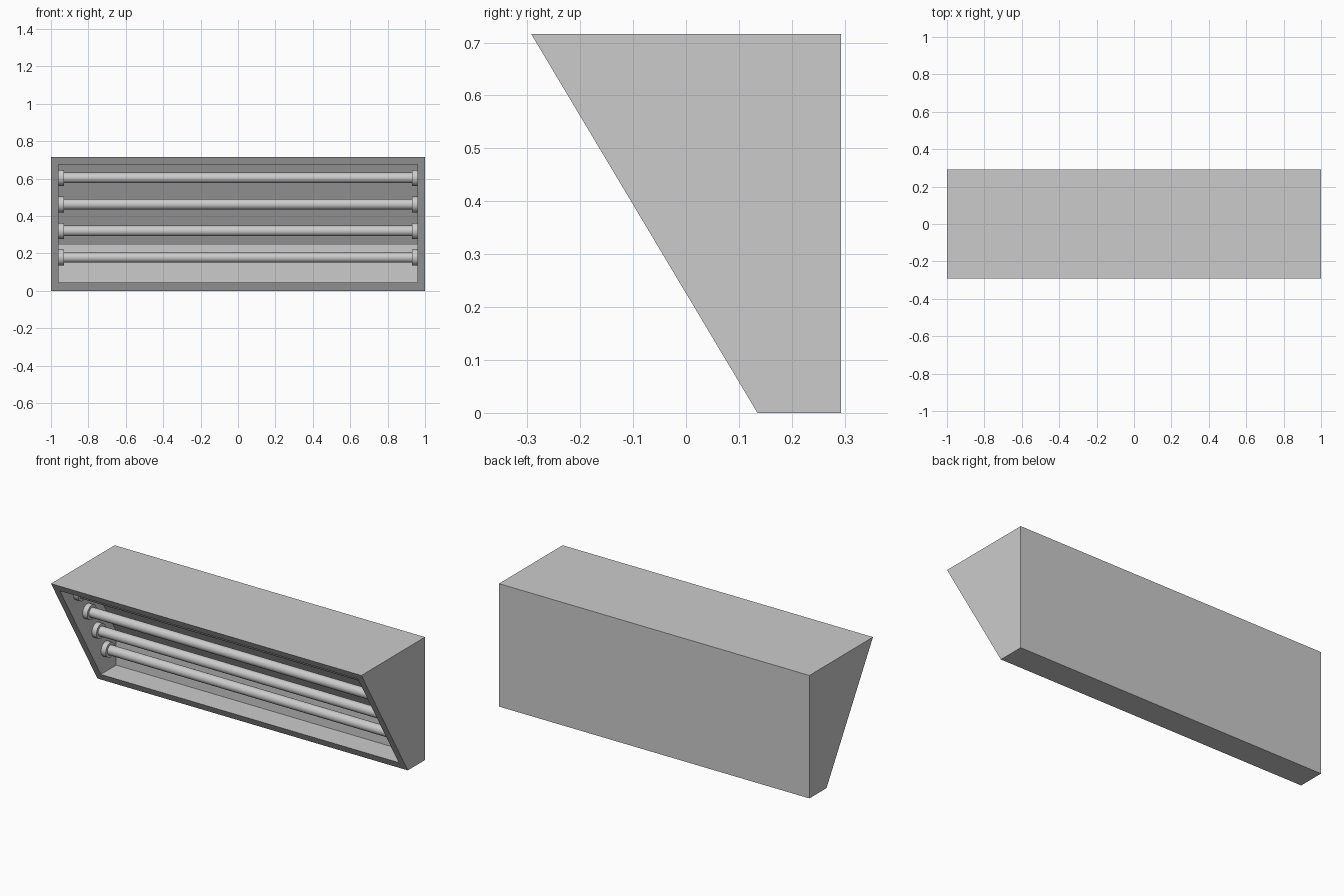
import bpy, bmesh, math

if "Cube" in bpy.data.objects:
    bpy.data.objects.remove(bpy.data.objects["Cube"])

H = 0.716            # overall height
Y_TOP, Y_BOT, Y_BACK = -0.2925, 0.135, 0.2925


def front_y(z):
    """Y of the sloping front plane at height z."""
    return Y_BOT + (Y_TOP - Y_BOT) * z / H


grey = bpy.data.materials.new("light grey")
grey.diffuse_color = (0.6, 0.6, 0.6, 1)
grey.use_nodes = True
grey.node_tree.nodes["Principled BSDF"].inputs["Base Color"].default_value = grey.diffuse_color


def add_object(name, bm, smooth=False):
    bmesh.ops.recalc_face_normals(bm, faces=bm.faces)
    me = bpy.data.meshes.new(name)
    bm.to_mesh(me)
    bm.free()
    me.materials.append(grey)
    ob = bpy.data.objects.new(name, me)
    bpy.context.collection.objects.link(ob)
    if smooth:
        bpy.ops.object.select_all(action='DESELECT')
        ob.select_set(True)
        bpy.context.view_layer.objects.active = ob
        bpy.ops.object.shade_smooth_by_angle(angle=math.radians(40))
    return ob


def open_prism(bm, profile, half):
    """Prism along x, left open between the last and first profile points."""
    left = [bm.verts.new((-half, y, z)) for y, z in profile]
    right = [bm.verts.new((half, y, z)) for y, z in profile]
    bm.faces.new(left)
    bm.faces.new(right)
    for i in range(len(profile) - 1):
        bm.faces.new((left[i], left[i + 1], right[i + 1], right[i]))
    return [left[0], left[-1], right[-1], right[0]]


# housing: outer wedge, inner recess with slanted reflector, and front frame
z0, z1, y_in, z_bend = 0.045, 0.675, 0.25, 0.245
slope = (Y_TOP - Y_BOT) / H
bm = bmesh.new()
outer = open_prism(bm, [(Y_BOT, 0), (Y_BACK, 0), (Y_BACK, H), (Y_TOP, H)], 1.0)
inner = open_prism(bm, [(front_y(z0), z0), (y_in, z0), (y_in, z_bend),
                        (y_in + slope * (z1 - z_bend), z1), (front_y(z1), z1)], 0.96)
for i in range(4):
    j = (i + 1) % 4
    bm.faces.new((outer[i], outer[j], inner[j], inner[i]))
add_object("housing", bm)


def cylinder_x(name, radius, xa, xb, y, z):
    bm = bmesh.new()
    bmesh.ops.create_cone(bm, cap_ends=True, segments=32,
                          radius1=radius, radius2=radius, depth=xb - xa)
    for v in bm.verts:
        v.co = ((xa + xb) / 2 + v.co.z, y + v.co.x, z + v.co.y)
    add_object(name, bm, smooth=True)


# four lamp tubes with a socket at each end
for i in range(4):
    z = 0.178 + i * 0.142
    y = front_y(z) + 0.125
    cylinder_x(f"lamp_tube_{i + 1}", 0.028, -0.935, 0.935, y, z)
    cylinder_x(f"socket_left_{i + 1}", 0.043, -0.96, -0.93, y, z)
    cylinder_x(f"socket_right_{i + 1}", 0.043, 0.93, 0.96, y, z)
